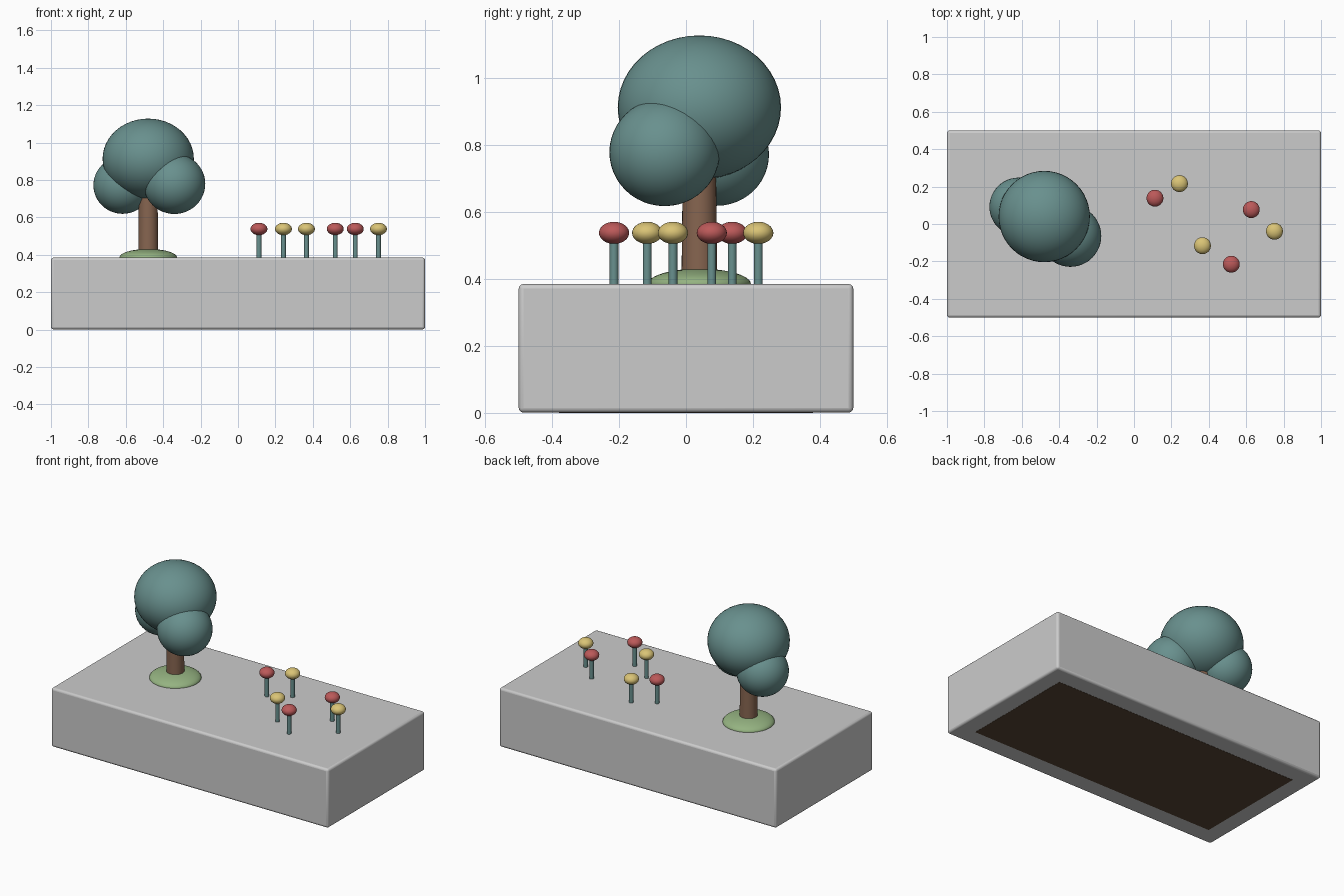
import bpy

if "Cube" in bpy.data.objects:
    bpy.data.objects.remove(bpy.data.objects["Cube"])

TOP = 0.385  # top surface of the planter


def material(name, rgb):
    m = bpy.data.materials.new(name)
    m.diffuse_color = (*rgb, 1)
    m.use_nodes = True
    m.node_tree.nodes["Principled BSDF"].inputs["Base Color"].default_value = m.diffuse_color
    return m


LEAF = material("leaf", (0.14, 0.28, 0.27))
BARK = material("bark", (0.24, 0.13, 0.08))
GRASS = material("grass", (0.30, 0.45, 0.22))
SOIL = material("soil", (0.10, 0.06, 0.035))
RED = material("red", (0.50, 0.10, 0.10))
YELLOW = material("yellow", (0.70, 0.55, 0.18))


def finish(name, mat):
    ob = bpy.context.object
    ob.name = name
    if mat:
        ob.data.materials.append(mat)
    bpy.ops.object.transform_apply(location=False, rotation=False, scale=True)
    return ob


def block(name, size, z0, mat=None, bevel=0):
    bpy.ops.mesh.primitive_cube_add(size=1, location=(0, 0, z0 + size[2] / 2))
    bpy.context.object.scale = size
    ob = finish(name, mat)
    if bevel:
        b = ob.modifiers.new("bevel", "BEVEL")
        b.width, b.segments = bevel, 3
    bpy.ops.object.shade_smooth_by_angle()
    return ob


def ball(name, loc, radii, mat):
    bpy.ops.mesh.primitive_uv_sphere_add(segments=48, ring_count=24, radius=1, location=loc)
    bpy.context.object.scale = radii
    finish(name, mat)
    bpy.ops.object.shade_smooth()


def post(name, x, y, z0, z1, r0, r1, mat):
    bpy.ops.mesh.primitive_cone_add(vertices=32, radius1=r0, radius2=r1, depth=z1 - z0,
                                    location=(x, y, (z0 + z1) / 2))
    finish(name, mat)
    bpy.ops.object.shade_smooth_by_angle()


# Planter block and the soil showing on its underside
block("planter", (2, 1, TOP - 0.001), 0.001, bevel=0.014)
block("soil", (1.77, 0.76, 0.34), 0, SOIL)

# Tree with a grassy mound
post("trunk", -0.48, 0.04, TOP - 0.03, 0.80, 0.054, 0.049, BARK)
ball("mound", (-0.48, 0.04, TOP), (0.154, 0.154, 0.046), GRASS)
ball("crown_main", (-0.48, 0.04, 0.913), (0.244, 0.244, 0.215), LEAF)
ball("crown_right", (-0.34, -0.064, 0.779), (0.165, 0.165, 0.161), LEAF)
ball("crown_left", (-0.617, 0.092, 0.772), (0.156, 0.156, 0.153), LEAF)

# Flowers
flowers = [(0.112, 0.138, RED), (0.243, 0.216, YELLOW), (0.366, -0.116, YELLOW),
           (0.52, -0.215, RED), (0.627, 0.077, RED), (0.751, -0.039, YELLOW)]
for i, (x, y, mat) in enumerate(flowers):
    post(f"stem_{i}", x, y, TOP - 0.03, 0.53, 0.013, 0.013, LEAF)
    ball(f"bloom_{i}", (x, y, 0.538), (0.045, 0.045, 0.033), mat)
